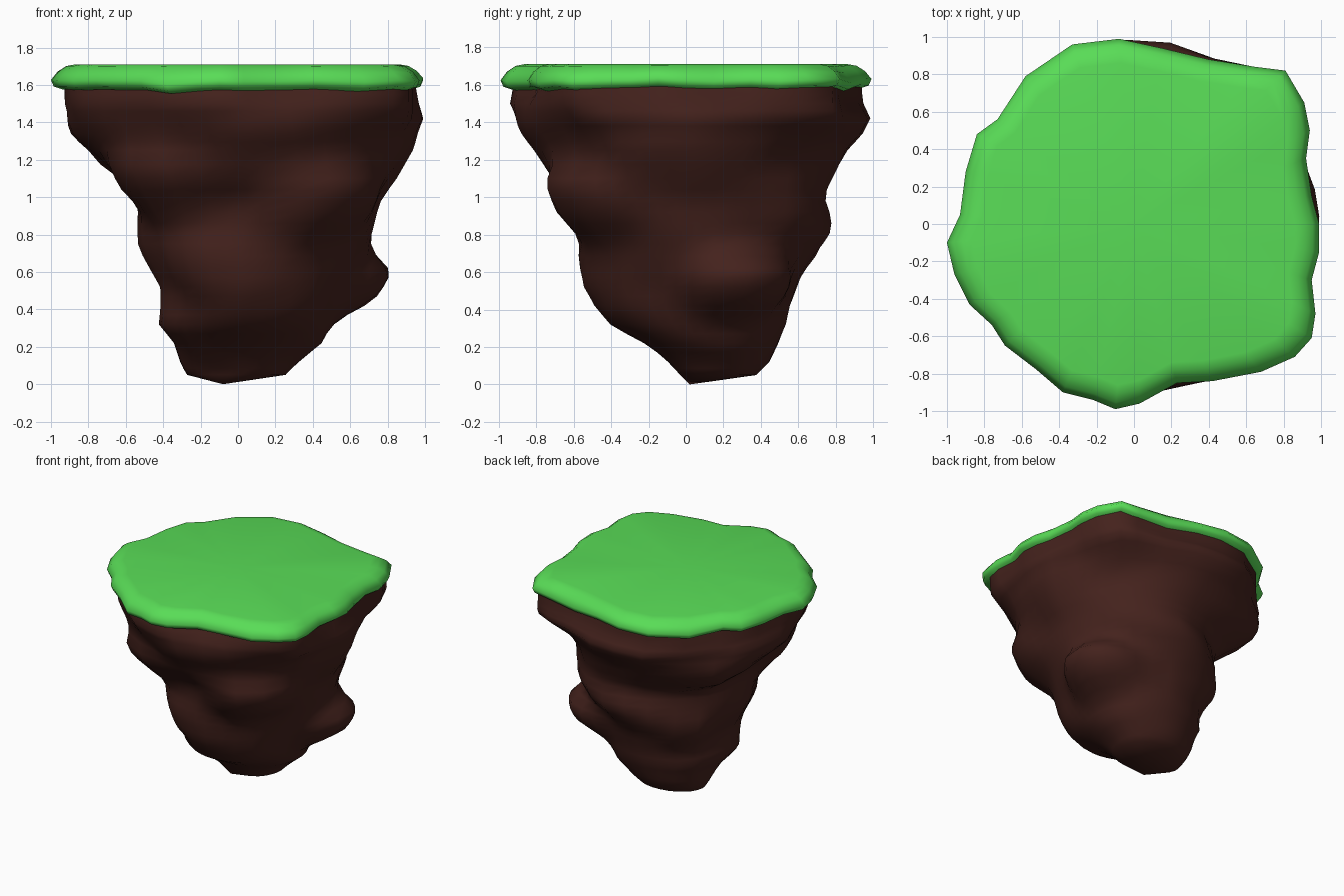
import bpy, bmesh, math
from mathutils import Vector, noise

if "Cube" in bpy.data.objects:
    bpy.data.objects.remove(bpy.data.objects["Cube"])

# Plan outline of the island, running clockwise from the left
OUTLINE = [(-1, -.1), (-.93, .05), (-.9, .28), (-.84, .48), (-.73, .56), (-.58, .79), (-.33, .96),
           (-.08, .99), (.15, .94), (.4, .88), (.65, .84), (.81, .82), (.91, .65), (.94, .5),
           (.92, .35), (.95, .15), (.99, 0), (.99, -.15), (.95, -.3), (.97, -.48), (.95, -.61),
           (.86, -.71), (.68, -.79), (.42, -.84), (.23, -.85), (.03, -.96), (-.1, -.99),
           (-.22, -.94), (-.38, -.9), (-.52, -.78), (-.69, -.65), (-.76, -.54), (-.88, -.43),
           (-.96, -.27)]

# Rock silhouette: z, x min, x max, y min, y max
ROCK = [(1.60, -.93, .96, -.93, .95), (1.50, -.93, .98, -.95, .96), (1.42, -.91, 1.0, -.91, .99),
        (1.34, -.85, .96, -.86, .95), (1.25, -.75, .93, -.80, .87), (1.10, -.62, .85, -.72, .78),
        (.98, -.55, .78, -.62, .70), (.86, -.54, .73, -.57, .67), (.75, -.52, .68, -.55, .65),
        (.62, -.46, .62, -.54, .62), (.52, -.42, .57, -.53, .59), (.42, -.42, .54, -.48, .56),
        (.32, -.42, .50, -.40, .54), (.22, -.35, .45, -.24, .49), (.12, -.30, .34, -.11, .43),
        (.05, -.26, .26, -.03, .36)]

# Boulder-like swellings and hollows: azimuth in degrees, z, angular half width, half height, push
BUMPS = [(27, .53, 25, .17, .26), (-48, .96, 24, .19, .17), (225, 1.07, 28, .19, .16),
         (138, 1.18, 24, .15, .14), (168, 1.32, 18, .12, .07), (60, .88, 24, .14, .09),
         (92, .76, 24, .14, .08), (125, .62, 24, .14, .07), (290, 1.40, 20, .12, .04),
         (250, .62, 25, .16, .04), (53, 1.45, 14, .10, .03), (35, 1.25, 25, .18, -.06)]


def make_material(name, color):
    mat = bpy.data.materials.new(name)
    mat.diffuse_color = (*color, 1)
    mat.use_nodes = True
    mat.node_tree.nodes["Principled BSDF"].inputs["Base Color"].default_value = mat.diffuse_color
    return mat


def loft(name, rings, tip, mat):
    """Skin a list of rings and close the last one with a fan to the tip."""
    bm = bmesh.new()
    loops = [[bm.verts.new(p) for p in ring] for ring in rings]
    n = len(loops[0])
    for a, b in zip(loops, loops[1:]):
        for i in range(n):
            j = (i + 1) % n
            bm.faces.new((a[i], a[j], b[j], b[i]))
    end = bm.verts.new(tip)
    for i in range(n):
        bm.faces.new((loops[-1][i], loops[-1][(i + 1) % n], end))
    bmesh.ops.recalc_face_normals(bm, faces=bm.faces)
    # open shell: make sure the tip fan faces outward
    bm.normal_update()
    if (end.normal.z > 0) != (tip[2] > 1):
        bmesh.ops.reverse_faces(bm, faces=bm.faces)
    mesh = bpy.data.meshes.new(name)
    bm.to_mesh(mesh)
    bm.free()
    mesh.materials.append(mat)
    for poly in mesh.polygons:
        poly.use_smooth = True
    obj = bpy.data.objects.new(name, mesh)
    bpy.context.collection.objects.link(obj)
    return obj


def rock_ring(row):
    z, x0, x1, y0, y1 = row
    cx, cy = (x0 + x1) / 2, (y0 + y1) / 2
    blend = min(1, max(0, (z - 1.2) / .4))
    ring = []
    for ox, oy in OUTLINE:
        # plan outline near the top, rounder further down
        u = Vector((ox, oy)).normalized().lerp(Vector((ox, oy)), blend)
        p = Vector((cx + u.x * (x1 - x0) / 2, cy + u.y * (y1 - y0) / 2, z))
        out = Vector((u.x, u.y, 0)).normalized()
        azimuth = math.degrees(math.atan2(p.y, p.x))
        push = .035 * noise.noise(p * 3.5) * min(1, (1.65 - z) * 4)
        for az, bz, width, height, amount in BUMPS:
            turn = (azimuth - az + 180) % 360 - 180
            push += amount * math.exp(-((turn / width) ** 2 + ((z - bz) / height) ** 2) ** 1.5)
        p += out * push
        p.x, p.y = max(-1, min(1, p.x)), max(-1, min(1, p.y))
        ring.append(p)
    return ring


# Rock body, with an extra ring halfway between the listed levels
rows = [ROCK[0]]
for a, b in zip(ROCK, ROCK[1:]):
    rows += [tuple((s + t) / 2 for s, t in zip(a, b)), b]
brown = make_material("earth_brown", (.058, .016, .012))
loft("rock_body", [rock_ring(r) for r in rows], (-.08, .02, 0), brown)


# Grass cap: wavy lower lip, bulging rim, flat top
def grass_ring(scale, z, wave):
    return [Vector((x * scale, y * scale, z + wave * noise.noise(Vector((x, y, 0)) * 4)))
            for x, y in OUTLINE]


green = make_material("grass_green", (.10, .72, .095))
loft("grass_cap", [grass_ring(.94, 1.575, .03), grass_ring(.985, 1.59, .03), grass_ring(1, 1.625, .03),
                   grass_ring(.965, 1.67, .015), grass_ring(.92, 1.70, .005),
                   grass_ring(.87, 1.71, 0)], (0, 0, 1.71), green)
